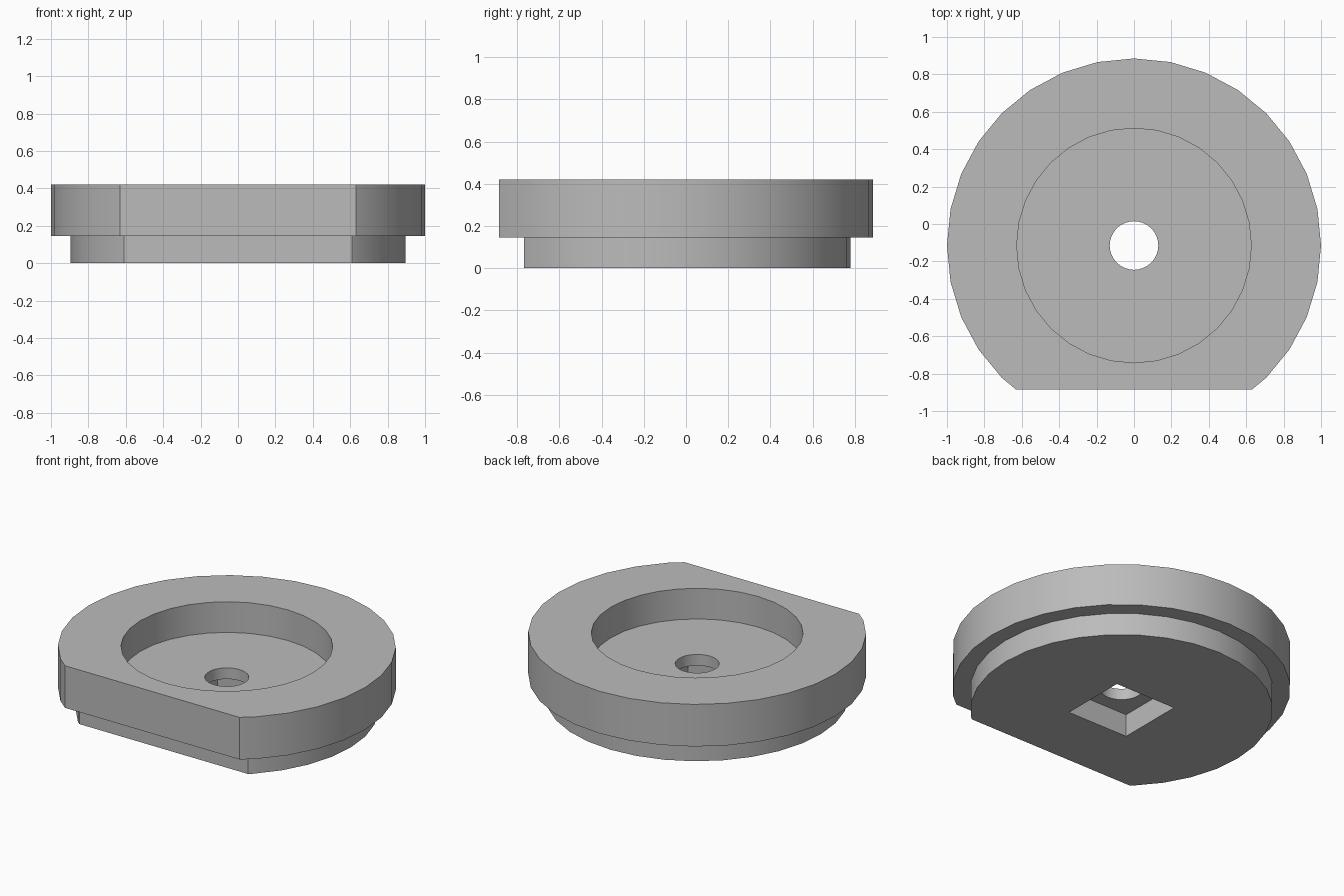
import bpy, bmesh, math
from mathutils import Matrix, Vector

default = bpy.data.objects.get("Cube")
if default:
    bpy.data.objects.remove(default, do_unlink=True)

CENTRE_Y = -0.115
HEIGHT, STEP, FLOOR, SOCKET = 0.42, 0.145, 0.22, 0.147

grey = bpy.data.materials.new("plain_grey")
grey.use_nodes = True
colour = (0.5, 0.5, 0.5, 1)
grey.diffuse_color = colour
grey.node_tree.nodes["Principled BSDF"].inputs["Base Color"].default_value = colour


def solid(name, z0, z1, radius=None, side=None, flat_y=None):
    """Round or square prism about the shared axis, optionally trimmed flat at the front."""
    bm = bmesh.new()
    place = Matrix.Translation((0, CENTRE_Y, (z0 + z1) / 2))
    if radius:
        bmesh.ops.create_cone(bm, cap_ends=True, segments=32, radius1=radius,
                              radius2=radius, depth=z1 - z0, matrix=place)
    else:
        bmesh.ops.create_cube(bm, size=1, matrix=place @ Matrix.Diagonal((side, side, z1 - z0, 1)))
    if flat_y is not None:
        cut = bmesh.ops.bisect_plane(bm, geom=bm.verts[:] + bm.edges[:] + bm.faces[:],
                                     plane_co=Vector((0, flat_y, 0)), plane_no=(0, -1, 0),
                                     clear_outer=True)
        edges = [e for e in cut["geom_cut"] if isinstance(e, bmesh.types.BMEdge)]
        bmesh.ops.holes_fill(bm, edges=edges, sides=0)
        bmesh.ops.recalc_face_normals(bm, faces=bm.faces[:])
    mesh = bpy.data.meshes.new(name)
    bm.to_mesh(mesh)
    bm.free()
    mesh.materials.append(grey)
    obj = bpy.data.objects.new(name, mesh)
    bpy.context.collection.objects.link(obj)
    return obj


def combine(target, tool, operation):
    """Apply a boolean and discard the tool object."""
    mod = target.modifiers.new(operation.title(), "BOOLEAN")
    mod.operation, mod.object, mod.solver = operation, tool, "EXACT"
    bpy.context.view_layer.objects.active = target
    bpy.ops.object.modifier_apply(modifier=mod.name)
    bpy.data.objects.remove(tool, do_unlink=True)


# Wide upper disc and narrower lower plinth, both with a flat front
body = solid("flat_sided_disc", STEP, HEIGHT, radius=1.0, flat_y=-0.885)
plinth = solid("lower_plinth", 0, STEP + 0.03, radius=0.895, flat_y=-0.768)
combine(body, plinth, "UNION")

# Round pocket, bolt hole and square socket underneath
combine(body, solid("pocket", FLOOR, HEIGHT + 0.2, radius=0.627), "DIFFERENCE")
combine(body, solid("bolt_hole", -0.2, HEIGHT + 0.3, radius=0.13), "DIFFERENCE")
combine(body, solid("square_socket", -0.1, SOCKET, side=0.44), "DIFFERENCE")

# Smooth round walls, crisp rims
bpy.ops.object.select_all(action="DESELECT")
body.select_set(True)
bpy.context.view_layer.objects.active = body
bpy.ops.object.shade_smooth_by_angle(angle=math.radians(25))
